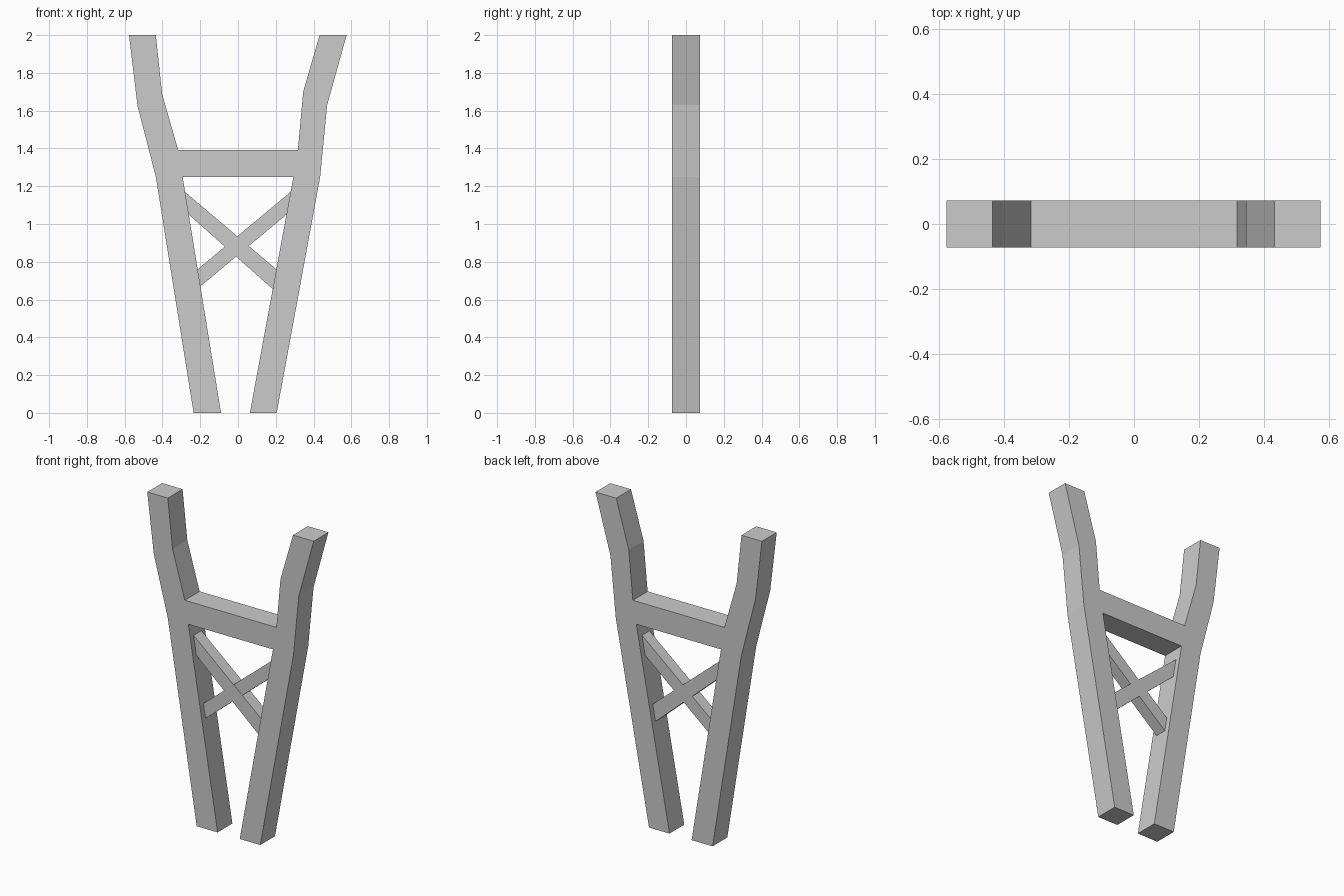
import bpy
import bmesh

if "Cube" in bpy.data.objects:
    bpy.data.objects.remove(bpy.data.objects["Cube"])


def slab(name, outline, half_depth):
    """Extrude an x-z outline symmetrically along y."""
    bm = bmesh.new()
    face = bm.faces.new([bm.verts.new((x, -half_depth, z)) for x, z in outline])
    ext = bmesh.ops.extrude_face_region(bm, geom=[face])
    verts = [v for v in ext["geom"] if isinstance(v, bmesh.types.BMVert)]
    bmesh.ops.translate(bm, vec=(0, 2 * half_depth, 0), verts=verts)
    bmesh.ops.recalc_face_normals(bm, faces=bm.faces)
    mesh = bpy.data.meshes.new(name)
    bm.to_mesh(mesh)
    bm.free()
    obj = bpy.data.objects.new(name, mesh)
    bpy.context.collection.objects.link(obj)
    return obj


# Forked frame: two bent uprights joined by the crossbar
left_outer = [(-0.577, 2.0), (-0.532, 1.625), (-0.435, 1.25), (-0.235, 0.0)]
left_inner = [(-0.09, 0.0), (-0.293, 1.248)]
right_inner = [(0.293, 1.248), (0.063, 0.0)]
right_outer = [(0.205, 0.0), (0.435, 1.25), (0.472, 1.63), (0.575, 2.0)]
right_prong = [(0.432, 2.0), (0.345, 1.70), (0.317, 1.392)]
left_prong = [(-0.317, 1.392), (-0.402, 1.69), (-0.435, 2.0)]
slab("forked_frame", left_outer + left_inner + right_inner + right_outer
     + right_prong + left_prong, 0.073)

# Crossed braces, ends cut to follow the uprights
slab("brace_falling", [(-0.281, 1.17), (-0.261, 1.05), (0.185, 0.655), (0.203, 0.76)], 0.039)
slab("brace_rising", [(0.279, 1.17), (0.257, 1.05), (-0.199, 0.67), (-0.214, 0.76)], 0.037)
